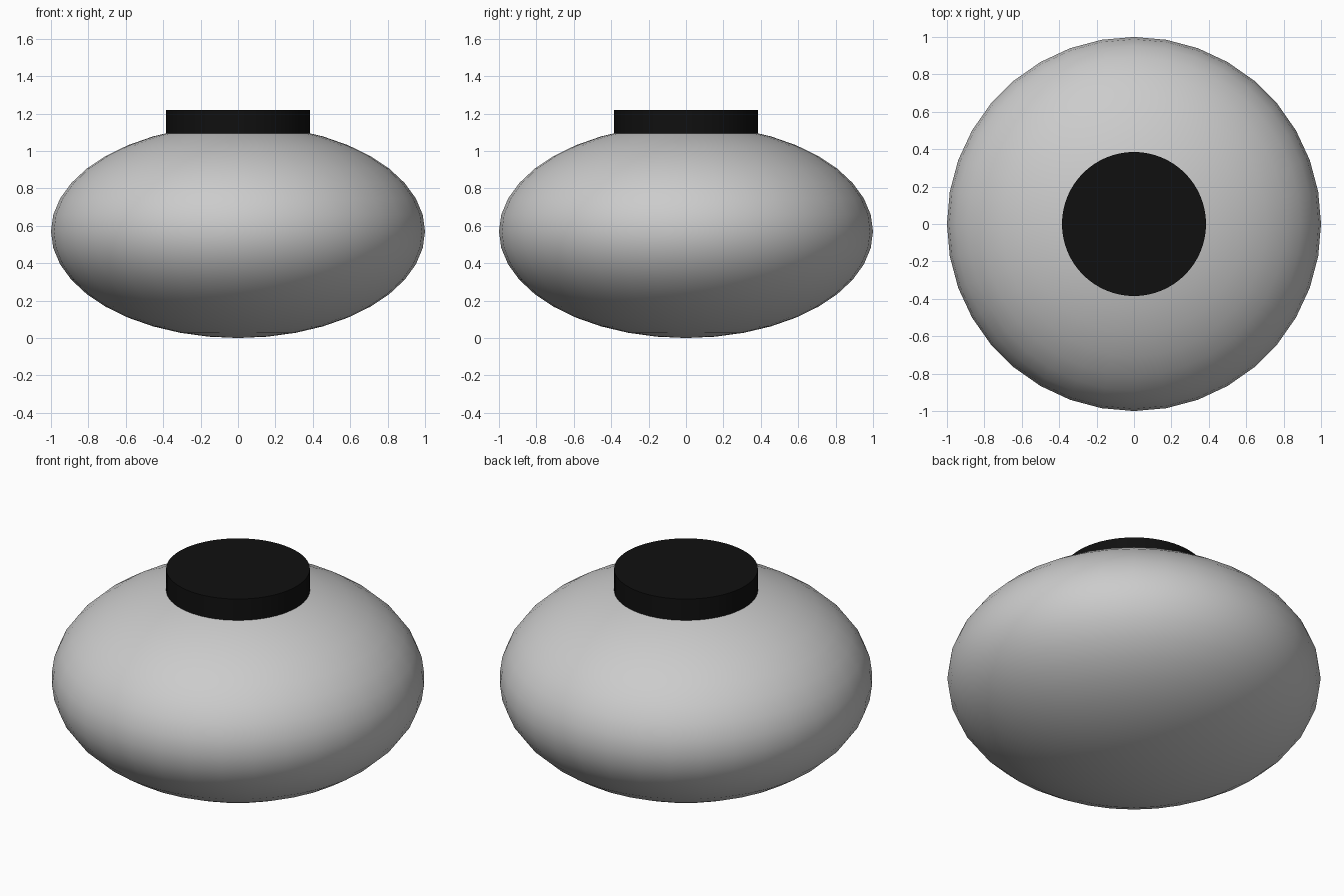
import bpy

if "Cube" in bpy.data.objects:
    bpy.data.objects.remove(bpy.data.objects["Cube"])

# Squashed round body
bpy.ops.mesh.primitive_uv_sphere_add(segments=36, ring_count=20, radius=1, location=(0, 0, 0.57))
body = bpy.context.object
body.name = "body"
body.scale = (1, 1, 0.57)
bpy.ops.object.transform_apply(location=False, rotation=False, scale=True)
bpy.ops.object.shade_smooth()

# Flat black cap on top
bpy.ops.mesh.primitive_cylinder_add(vertices=64, radius=0.385, depth=0.13, location=(0, 0, 1.155))
cap = bpy.context.object
cap.name = "top_cap"
bpy.ops.object.shade_smooth_by_angle()

black = bpy.data.materials.new("black")
black.diffuse_color = (0.005, 0.005, 0.005, 1)
black.use_nodes = True
black.node_tree.nodes["Principled BSDF"].inputs["Base Color"].default_value = black.diffuse_color
cap.data.materials.append(black)
